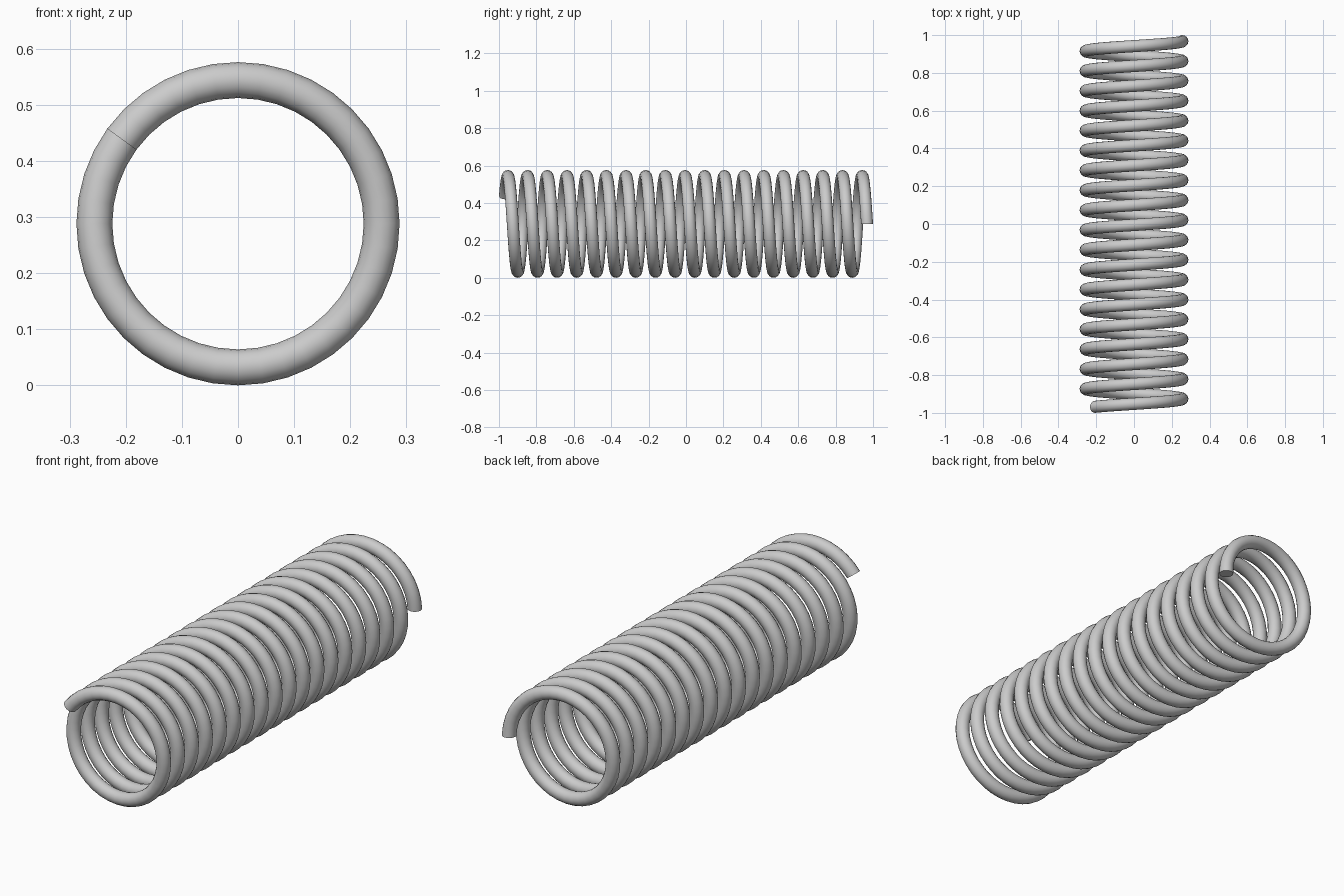
import bpy, bmesh, math
from mathutils import Vector, Matrix

if "Cube" in bpy.data.objects:
    bpy.data.objects.remove(bpy.data.objects["Cube"])

COIL_R, WIRE_R = 0.256, 0.032      # coil centreline radius, wire radius
TURNS, STEPS, SIDES = 18.4, 40, 16
Z0 = COIL_R + WIRE_R
Y0 = 1 - WIRE_R
LENGTH = 2 * Y0
n = round(TURNS * STEPS)

# Wire cross-section at the back end, lying in the radial plane
bm = bmesh.new()
start = Matrix.Translation((COIL_R, Y0, Z0))
bmesh.ops.create_circle(bm, cap_ends=False, segments=SIDES, radius=WIRE_R, matrix=start)
section = bm.edges[:]
first_ring = section[:]

# Sweep it along the helix: over the top towards -x while moving forward
res = bmesh.ops.spin(bm, geom=section, cent=(0, 0, Z0), axis=(0, -1, 0),
                     dvec=Vector((0, -LENGTH / n, 0)),
                     angle=math.tau * TURNS, steps=n, use_duplicate=False)

# Close both wire ends
bmesh.ops.holes_fill(bm, edges=[e for e in bm.edges if e.is_boundary], sides=0)
bmesh.ops.recalc_face_normals(bm, faces=bm.faces[:])

mesh = bpy.data.meshes.new("coil_spring")
bm.to_mesh(mesh)
bm.free()
spring = bpy.data.objects.new("coil_spring", mesh)
bpy.context.collection.objects.link(spring)

# Smooth wire with crisp cut ends
bpy.context.view_layer.objects.active = spring
spring.select_set(True)
bpy.ops.object.shade_smooth_by_angle(angle=math.radians(40))
